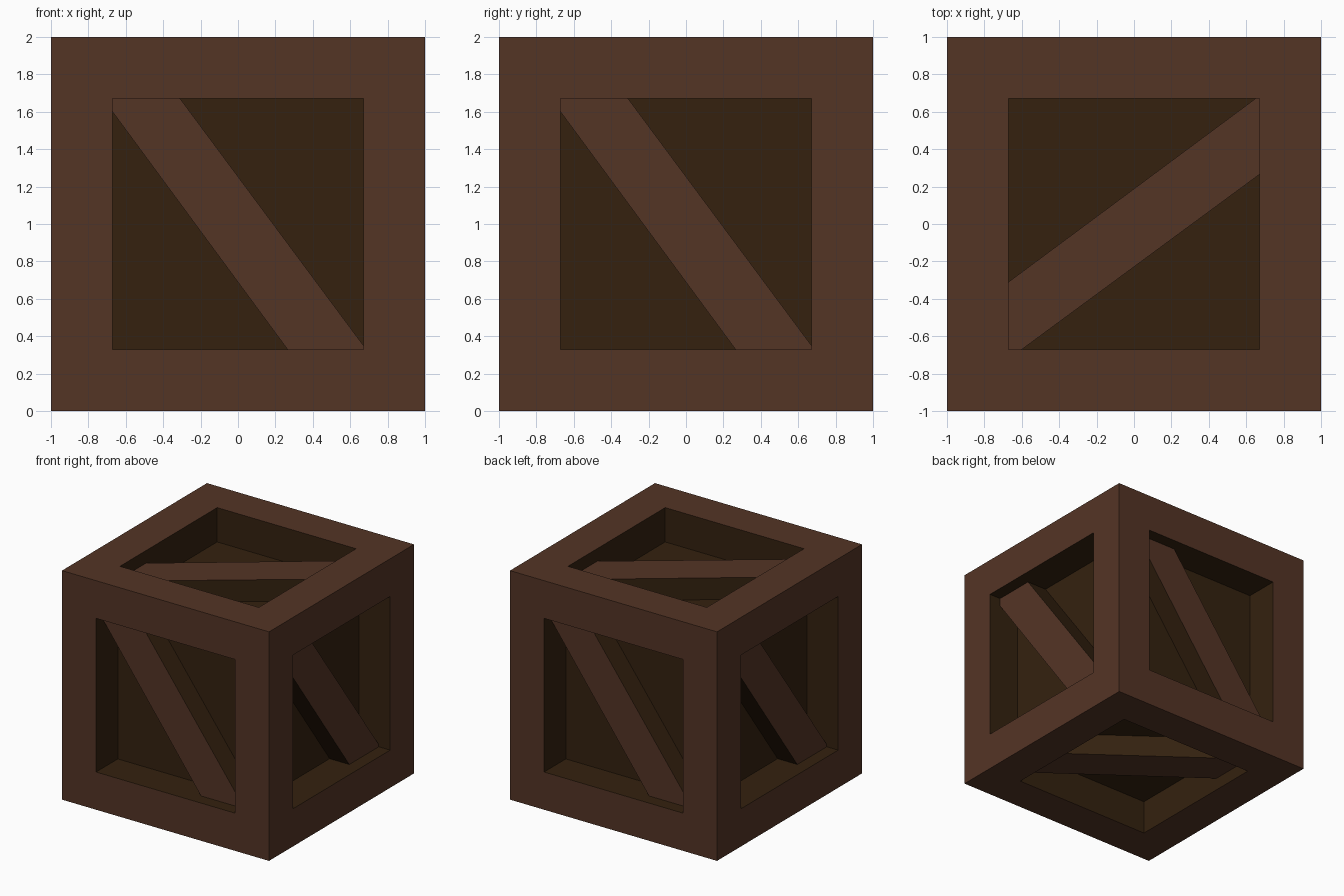
import bpy, bmesh
from mathutils import Vector, Matrix

if "Cube" in bpy.data.objects:
    bpy.data.objects.remove(bpy.data.objects["Cube"])

OPEN = 0.671     # half width of each opening
PANEL = 0.70     # distance of recessed panels from centre
BRACE = 0.89     # distance of brace fronts from centre
CENTRE = Vector((0, 0, 1))


def material(name, rgb):
    m = bpy.data.materials.new(name)
    m.diffuse_color = (*rgb, 1)
    m.use_nodes = True
    m.node_tree.nodes["Principled BSDF"].inputs["Base Color"].default_value = m.diffuse_color
    return m


brown = material("brown_wood", (0.088, 0.0345, 0.0185))
dark = material("dark_wood", (0.0345, 0.0155, 0.0048))


def make_object(name, bm):
    mesh = bpy.data.meshes.new(name)
    bm.to_mesh(mesh)
    bm.free()
    mesh.materials.append(brown)
    mesh.materials.append(dark)
    ob = bpy.data.objects.new(name, mesh)
    bpy.context.collection.objects.link(ob)
    return ob


# Crate body: cube with a dark recessed pocket in every side
bm = bmesh.new()
bmesh.ops.create_cube(bm, size=2, matrix=Matrix.Translation(CENTRE))
sides = list(bm.faces)
bmesh.ops.inset_individual(bm, faces=sides, thickness=1 - OPEN, use_even_offset=True)
bm.normal_update()
for face in sides:
    inward = -face.normal.copy() * (1 - PANEL)
    new = bmesh.ops.extrude_discrete_faces(bm, faces=[face])["faces"][0]
    bmesh.ops.translate(bm, vec=inward, verts=new.verts)
    new.material_index = 1
    for edge in new.edges:
        for f in edge.link_faces:
            f.material_index = 1
bm.normal_update()
make_object("crate_frame", bm)

# Diagonal braces: one outline placed on each side by its right and up axes
outline = [(-OPEN, OPEN), (-OPEN, 0.60), (0.265, -OPEN),
           (OPEN, -OPEN), (OPEN, -0.65), (-0.31, OPEN)]
X, Y, Z = Vector((1, 0, 0)), Vector((0, 1, 0)), Vector((0, 0, 1))
placements = {"front": (X, Z), "back": (-X, Z), "right": (Y, Z),
              "left": (-Y, Z), "top": (Y, -X), "bottom": (Y, X)}

for side, (u, v) in placements.items():
    n = u.cross(v)
    bm = bmesh.new()
    cap = bm.faces.new([bm.verts.new(CENTRE + u * a + v * b + n * PANEL)
                        for a, b in outline])
    ext = bmesh.ops.extrude_face_region(bm, geom=[cap], use_keep_orig=True)["geom"]
    bmesh.ops.translate(bm, vec=n * (BRACE - PANEL),
                        verts=[g for g in ext if isinstance(g, bmesh.types.BMVert)])
    bmesh.ops.recalc_face_normals(bm, faces=bm.faces)
    # brown front, dark edges
    for f in bm.faces:
        f.material_index = 0 if f.normal.dot(n) > 0.9 else 1
    make_object(side + "_brace", bm)
